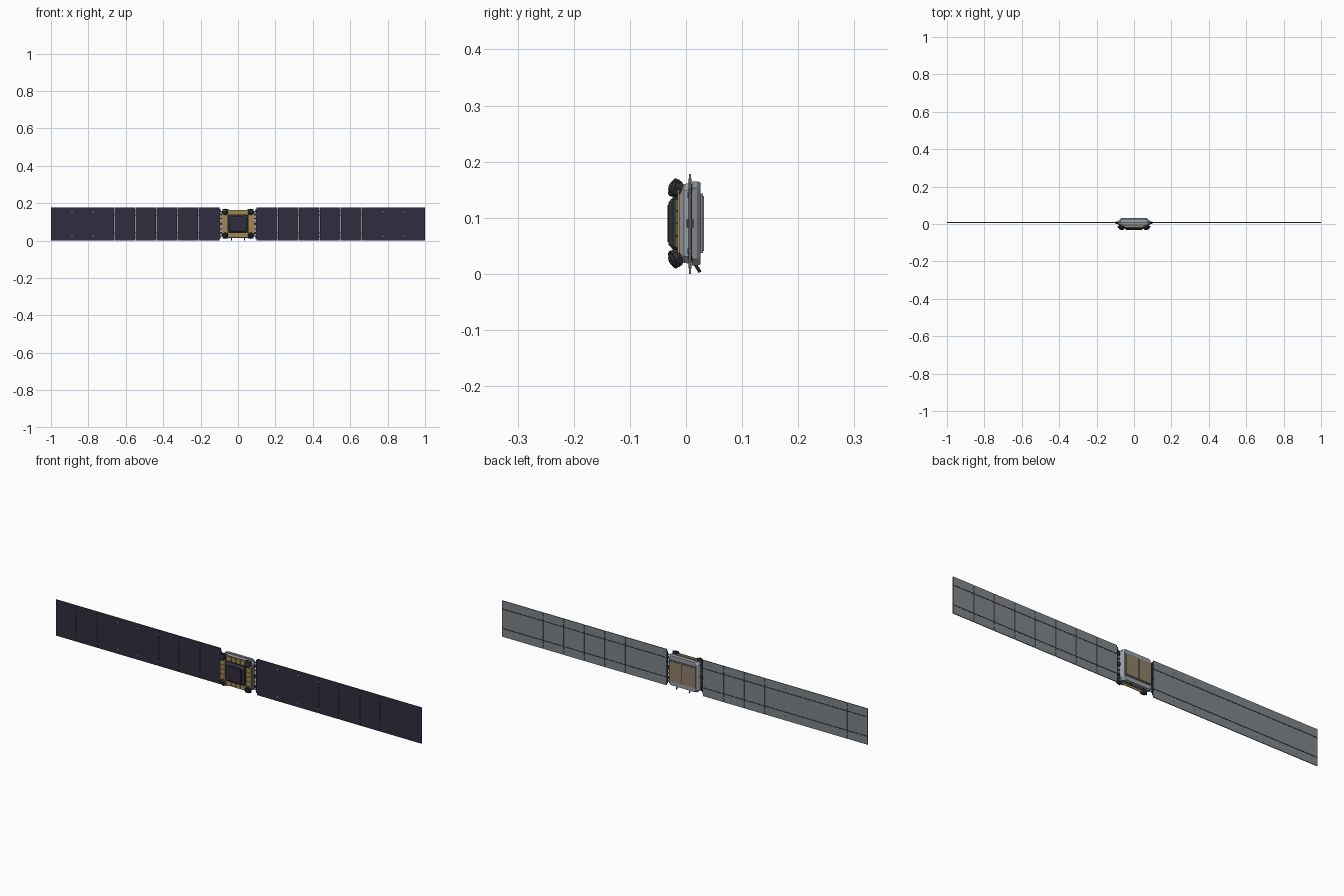
import bpy, bmesh, math
from mathutils import Vector

cube = bpy.data.objects.get("Cube")
if cube:
    bpy.data.objects.remove(cube, do_unlink=True)

MID = 0.09    # height of the body centre
WING_Y = 0.007


def material(name, rgb):
    m = bpy.data.materials.new(name)
    m.use_nodes = True
    m.diffuse_color = (*rgb, 1)
    bsdf = next(n for n in m.node_tree.nodes if n.type == 'BSDF_PRINCIPLED')
    bsdf.inputs["Base Color"].default_value = (*rgb, 1)
    return m


NAVY = material("solar navy", (0.03, 0.027, 0.05))
GREY = material("panel grey", (0.22, 0.235, 0.255))
SILVER = material("body silver", (0.32, 0.35, 0.38))
DARK = material("dark grey", (0.035, 0.038, 0.045))
GOLD = material("gold foil", (0.36, 0.25, 0.09))
TAN = material("radiator tan", (0.28, 0.21, 0.14))


def finish(name, bm, *mats):
    bmesh.ops.recalc_face_normals(bm, faces=bm.faces)
    mesh = bpy.data.meshes.new(name)
    bm.to_mesh(mesh)
    bm.free()
    for m in mats:
        mesh.materials.append(m)
    ob = bpy.data.objects.new(name, mesh)
    bpy.context.scene.collection.objects.link(ob)
    return ob


def add_box(bm, x, y, z):
    """Add a box given its (low, high) range on each axis."""
    made = bmesh.ops.create_cube(bm, size=1)["verts"]
    for v in made:
        v.co = Vector([(a + b) / 2 + c * (b - a) for (a, b), c in zip((x, y, z), v.co)])


def box(name, x, y, z, mat):
    bm = bmesh.new()
    add_box(bm, x, y, z)
    return finish(name, bm, mat)


def loft(name, sections, mat, cut=0.012):
    """Stack cut-corner rectangles (y, half width, half height) along y."""
    bm = bmesh.new()
    rings = []
    for y, w, h in sections:
        pts = []
        for sx, sz in ((1, 1), (-1, 1), (-1, -1), (1, -1)):
            pair = [(sx * w, sz * (h - cut)), (sx * (w - cut), sz * h)]
            pts += pair if sx * sz > 0 else pair[::-1]
        rings.append([bm.verts.new((px, y, MID + pz)) for px, pz in pts])
    for a, b in zip(rings, rings[1:]):
        for i in range(8):
            j = (i + 1) % 8
            bm.faces.new((a[i], a[j], b[j], b[i]))
    bm.faces.new(rings[0])
    bm.faces.new(rings[-1])
    return finish(name, bm, mat)


def add_rod(bm, start, end, r1, r2=None, sides=6):
    start, end = Vector(start), Vector(end)
    d = end - start
    mat = d.to_track_quat('Z', 'Y').to_matrix().to_4x4()
    mat.translation = (start + end) / 2
    bmesh.ops.create_cone(bm, cap_ends=True, segments=sides, radius1=r1,
                          radius2=r1 if r2 is None else r2, depth=d.length, matrix=mat)


# Body shell, with a dark seam and a back rim
loft("body_front_shell", [(-0.013, 0.074, 0.064), (-0.004, 0.085, 0.07), (0.008, 0.087, 0.072)], SILVER)
loft("body_seam", [(0.008, 0.085, 0.07), (0.011, 0.085, 0.07)], DARK)
loft("body_back_shell", [(0.011, 0.087, 0.075), (0.02, 0.082, 0.075), (0.026, 0.074, 0.073)], SILVER)

# Back radiator: frame and two tan halves
box("radiator_frame", (-0.072, 0.072), (0.025, 0.03), (MID - 0.053, MID + 0.053), GREY)
for side, label in ((1, "left"), (-1, "right")):
    box("radiator_" + label, sorted((side * 0.002, side * 0.068)), (0.029, 0.0325),
        (MID - 0.049, MID + 0.049), TAN)
box("radiator_split", (-0.002, 0.002), (0.029, 0.031), (MID - 0.049, MID + 0.049), DARK)

# Front deck with foil tiles around the centre
loft("front_deck", [(-0.015, 0.088, 0.074), (-0.012, 0.088, 0.074)], GOLD, 0.02)
bm = bmesh.new()
for i in range(4):
    x = -0.048 + i * 0.024
    z = MID - 0.044 + i * 0.022
    for s in (-1, 1):
        add_box(bm, (x + 0.001, x + 0.023), (-0.018, -0.014),
                sorted((MID + s * 0.051, MID + s * 0.072)))
        add_box(bm, sorted((s * 0.058, s * 0.085)), (-0.018, -0.014), (z + 0.001, z + 0.021))
finish("foil_tiles", bm, GOLD)
bm = bmesh.new()
for s in (-1, 1):
    add_box(bm, (-0.054, 0.054), (-0.0165, -0.014), sorted((MID + s * 0.047, MID + s * 0.05)))
    add_box(bm, sorted((s * 0.052, s * 0.057)), (-0.0165, -0.014), (MID - 0.05, MID + 0.05))
finish("deck_grooves", bm, DARK)

# Tapered antenna block with a raised navy face
loft("antenna_block", [(-0.014, 0.053, 0.048), (-0.023, 0.053, 0.047), (-0.031, 0.043, 0.038)], DARK, 0.005)
loft("antenna_face", [(-0.03, 0.037, 0.033), (-0.033, 0.037, 0.033)], NAVY, 0.003)

# Four tilted corner pods
for sx in (-1, 1):
    for sz in (-1, 1):
        bm = bmesh.new()
        base = Vector((sx * 0.066, -0.012, MID + sz * 0.06))
        axis = Vector((sx * 0.35, -1, sz * 0.4)).normalized()
        add_rod(bm, base, base + axis * 0.014, 0.015, 0.017, 8)
        add_rod(bm, base + axis * 0.013, base + axis * 0.018, 0.013, 0.009, 8)
        finish("corner_pod", bm, DARK)
        # Small bracket beside each pod
        box("pod_bracket", sorted((sx * 0.05, sx * 0.082)), (-0.0145, -0.0115),
            sorted((MID + sz * 0.07, MID + sz * 0.078)), DARK)

# Slanted antennas below the body
bm = bmesh.new()
for x in (-0.035, 0.035):
    add_rod(bm, (x, 0.015, 0.02), (x, 0.025, 0.003), 0.003)
finish("lower_antennas", bm, DARK)

# Solar wings: eight panels a side with hinges, back stringers and a yoke
COUNT, INNER, STEP, GAP = 8, 0.1, 0.1125, 0.0009
for s, label in ((1, "left"), (-1, "right")):
    bm = bmesh.new()
    for i in range(COUNT):
        a = INNER + i * STEP
        add_box(bm, sorted((s * (a + (GAP if i else 0)), s * (a + STEP - (GAP if i < COUNT - 1 else 0)))),
                (WING_Y - 0.002, WING_Y + 0.002), (0, 0.178))
    wing = finish(label + "_solar_panels", bm, GREY, NAVY)
    for face in wing.data.polygons:
        face.material_index = 1 if face.normal.y < -0.5 else 0

    bm = bmesh.new()
    for z in (0.041, 0.137):
        add_box(bm, sorted((s * INNER, s * 0.999)), (WING_Y + 0.001, WING_Y + 0.003), (z - 0.002, z + 0.002))
    finish(label + "_stringers", bm, DARK)

    bm = bmesh.new()
    for i in range(1, COUNT):
        x = s * (INNER + i * STEP)
        for z in (0.022, 0.156):
            add_box(bm, (x - 0.002, x + 0.002), (WING_Y - 0.0025, WING_Y + 0.0025), (z - 0.003, z + 0.003))
    finish(label + "_hinges", bm, SILVER)

    # Yoke truss between the body and the first panel
    bm = bmesh.new()
    add_rod(bm, (s * 0.097, WING_Y, 0.01), (s * 0.097, WING_Y, 0.17), 0.0025)
    for z in (-0.072, -0.03, 0.03, 0.072):
        add_rod(bm, (s * 0.083, WING_Y, MID + z * 0.85), (s * 0.099, WING_Y, MID + z), 0.0025)
    for z in (-0.05, 0.05):
        add_box(bm, sorted((s * 0.08, s * 0.1)), (WING_Y - 0.004, WING_Y + 0.004), (MID + z - 0.005, MID + z + 0.005))
    add_box(bm, sorted((s * 0.08, s * 0.1)), (WING_Y - 0.006, WING_Y + 0.006), (MID - 0.007, MID + 0.007))
    finish(label + "_yoke", bm, DARK)
